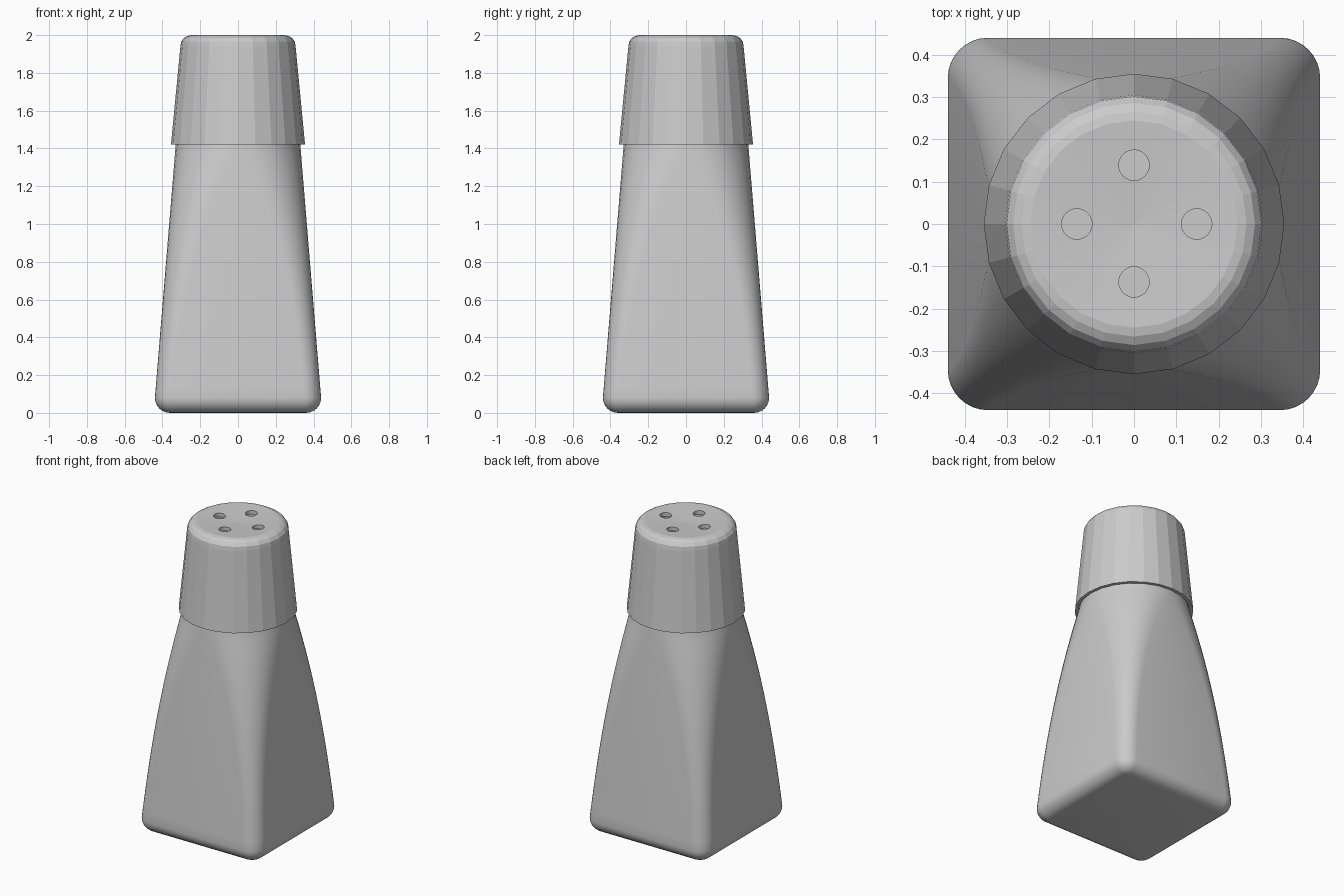
import bpy, bmesh, math
from math import sin, cos, pi

if "Cube" in bpy.data.objects:
    bpy.data.objects.remove(bpy.data.objects["Cube"])


def make_object(name, bm):
    bmesh.ops.recalc_face_normals(bm, faces=bm.faces)
    mesh = bpy.data.meshes.new(name)
    bm.to_mesh(mesh)
    bm.free()
    obj = bpy.data.objects.new(name, mesh)
    bpy.context.collection.objects.link(obj)
    return obj


def rounded_square(h, r, z, steps=8):
    pts = []
    for q in range(4):
        mid = pi / 4 + q * pi / 2
        cx = (h - r) * math.copysign(1, cos(mid))
        cy = (h - r) * math.copysign(1, sin(mid))
        for i in range(steps + 1):
            a = q * pi / 2 + (0.02 + 0.96 * i / steps) * pi / 2
            pts.append((cx + r * cos(a), cy + r * sin(a), z))
    return pts


def loft(bm, rings):
    loops = [[bm.verts.new(p) for p in ring] for ring in rings]
    n = len(loops[0])
    for a, b in zip(loops, loops[1:]):
        for i in range(n):
            j = (i + 1) % n
            bm.faces.new((a[i], a[j], b[j], b[i]))
    return loops


# Bottle body: rounded square foot blending into a round shoulder
FILLET, TOP = 0.08, 1.42
rings = []
for i in range(7):
    a = i / 6 * pi / 2
    inset = FILLET * (1 - sin(a))
    rings.append(rounded_square(0.44 - inset, 0.095 - inset, FILLET * (1 - cos(a))))
for i in range(1, 25):
    t = i / 24
    h = 0.44 - 0.11 * t
    r = 0.095 + (0.33 - 0.095) * t ** 2.4
    rings.append(rounded_square(h, min(r, h - 0.001), FILLET + (TOP - FILLET) * t))
# Hidden shoulder and neck inside the cap
for h, z in ((0.323, 1.48), (0.27, 1.52), (0.26, 1.62)):
    rings.append(rounded_square(h, h - 0.001, z))
bm = bmesh.new()
loops = loft(bm, rings)
bm.faces.new(loops[0][::-1])
bm.faces.new(loops[-1])
body = make_object("bottle_body", bm)

# Cap: hollow 24-sided shell with a slightly dished top
SIDES = 24
profile = [(0.335, 1.42), (0.355, 1.42), (0.305, 1.94), (0.301, 1.965),
           (0.286, 1.985), (0.266, 1.996), (0.245, 2.0), (0.0, 1.985),
           (0.0, 1.96), (0.24, 1.975), (0.285, 1.94), (0.335, 1.42)]
bm = bmesh.new()
loft(bm, [[(r * cos(2 * pi * i / SIDES), r * sin(2 * pi * i / SIDES), z)
           for i in range(SIDES)] for r, z in profile])
bmesh.ops.remove_doubles(bm, verts=bm.verts, dist=1e-5)
cap = make_object("cap", bm)

# Four pouring holes
bm = bmesh.new()
for x, y in ((0.148, 0), (-0.135, 0), (0, 0.139), (0, -0.137)):
    made = bmesh.ops.create_cone(bm, cap_ends=True, segments=24,
                                 radius1=0.036, radius2=0.036, depth=0.2)
    bmesh.ops.translate(bm, verts=made["verts"], vec=(x, y, 1.98))
cutter = make_object("hole_cutter", bm)
cutter.hide_render = True
cut = cap.modifiers.new("holes", "BOOLEAN")
cut.operation = "DIFFERENCE"
cut.solver = "EXACT"
cut.object = cutter
bpy.context.view_layer.update()
cap.data = bpy.data.meshes.new_from_object(
    cap.evaluated_get(bpy.context.evaluated_depsgraph_get()))
cap.modifiers.clear()
bpy.data.objects.remove(cutter)

# Smooth body; the cap keeps its flat facets
bpy.ops.object.select_all(action="DESELECT")
body.select_set(True)
bpy.context.view_layer.objects.active = body
bpy.ops.object.shade_smooth_by_angle(angle=math.radians(40))
